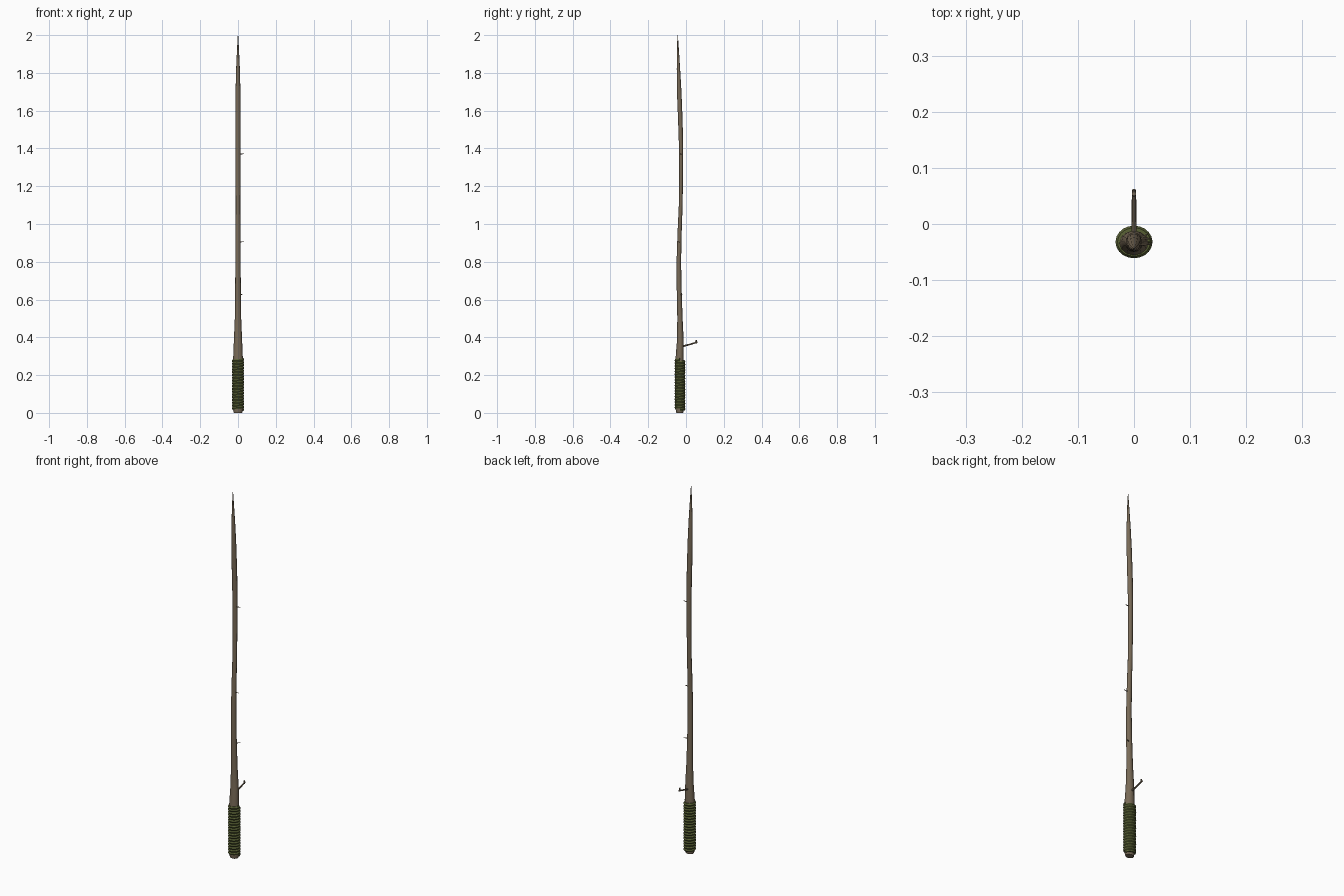
import bpy, bmesh, math
from mathutils import Vector

if "Cube" in bpy.data.objects:
    bpy.data.objects.remove(bpy.data.objects["Cube"])


def material(name, col):
    m = bpy.data.materials.new(name)
    m.diffuse_color = (*col, 1)
    m.use_nodes = True
    m.node_tree.nodes["Principled BSDF"].inputs["Base Color"].default_value = m.diffuse_color
    return m


BARK = material("bark", (0.19, 0.145, 0.095))
CORD = material("cord", (0.10, 0.12, 0.035))


def tube(name, rows, sides, mat):
    """Loft elliptical rings; rows are (centre, radius along u, radius along v)."""
    bm = bmesh.new()
    rings = []
    for i, (c, ru, rv) in enumerate(rows):
        a = Vector(rows[max(i - 1, 0)][0])
        b = Vector(rows[min(i + 1, len(rows) - 1)][0])
        t = (b - a).normalized()
        ref = Vector((0, 1, 0)) if abs(t.y) < 0.6 else Vector((0, 0, 1))
        if name == "grip_cord":
            ref = Vector((0, 0, 1))
        u = ref.cross(t).normalized()
        v = t.cross(u)
        rings.append([bm.verts.new(Vector(c) + u * ru * math.cos(k * math.tau / sides)
                                   + v * rv * math.sin(k * math.tau / sides))
                      for k in range(sides)])
    for p, q in zip(rings, rings[1:]):
        for k in range(sides):
            n = (k + 1) % sides
            bm.faces.new((p[k], p[n], q[n], q[k]))
    bm.faces.new(rings[0][::-1])
    bm.faces.new(rings[-1])
    bmesh.ops.recalc_face_normals(bm, faces=bm.faces)
    me = bpy.data.meshes.new(name)
    bm.to_mesh(me)
    bm.free()
    ob = bpy.data.objects.new(name, me)
    bpy.context.collection.objects.link(ob)
    me.materials.append(mat)
    bpy.ops.object.select_all(action='DESELECT')
    ob.select_set(True)
    bpy.context.view_layer.objects.active = ob
    bpy.ops.object.shade_smooth_by_angle(angle=math.radians(40))
    return ob


# Gently bent tapering stick: z, y, half width x, half width y
stick = [(0.0, -0.033, 0.022, 0.018), (0.02, -0.033, 0.027, 0.022), (0.28, -0.034, 0.026, 0.022),
         (0.38, -0.030, 0.022, 0.018), (0.50, -0.032, 0.017, 0.014), (0.65, -0.036, 0.015, 0.013),
         (0.80, -0.038, 0.014, 0.012), (0.95, -0.034, 0.013, 0.011), (1.10, -0.028, 0.012, 0.010),
         (1.25, -0.026, 0.013, 0.010), (1.40, -0.026, 0.013, 0.011), (1.55, -0.030, 0.014, 0.012),
         (1.70, -0.036, 0.013, 0.012), (1.82, -0.040, 0.010, 0.009), (1.93, -0.043, 0.005, 0.005),
         (2.0, -0.044, 0.001, 0.001)]
tube("stick", [((0, y, z), rx, ry) for z, y, rx, ry in stick], 12, BARK)

# Cord wound around the grip
turns, steps = 18, 20
cord = []
for i in range(turns * steps + 1):
    a = i * math.tau / steps
    z = 0.017 + 0.265 * i / (turns * steps)
    cord.append(((0.0255 * math.cos(a), -0.032 + 0.0215 * math.sin(a), z), 0.0075, 0.0085))
tube("grip_cord", cord, 6, CORD)

# Side twig with a knobbed tip
tube("twig", [((0, -0.025, 0.351), 0.005, 0.005), ((0, 0.015, 0.361), 0.0042, 0.0042),
              ((0, 0.045, 0.370), 0.004, 0.004), ((0, 0.061, 0.374), 0.0038, 0.0045)], 8, BARK)
tube("twig_bud", [((0, 0.052, 0.368), 0.004, 0.004), ((0, 0.054, 0.386), 0.004, 0.004)], 8, BARK)

# Tiny thorns
for i, (z, y, dx, dy) in enumerate([(0.625, -0.036, 0.8, 0.6), (0.905, -0.036, 1, 0),
                                    (1.37, -0.026, 1, 0)]):
    p, d = Vector((0, y, z)), Vector((dx, dy, 0.05))
    tube(f"thorn_{i + 1}", [(p + d * 0.008, 0.003, 0.003), (p + d * 0.022, 0.0022, 0.0022),
                            (p + d * 0.032, 0.001, 0.001)], 6, BARK)
